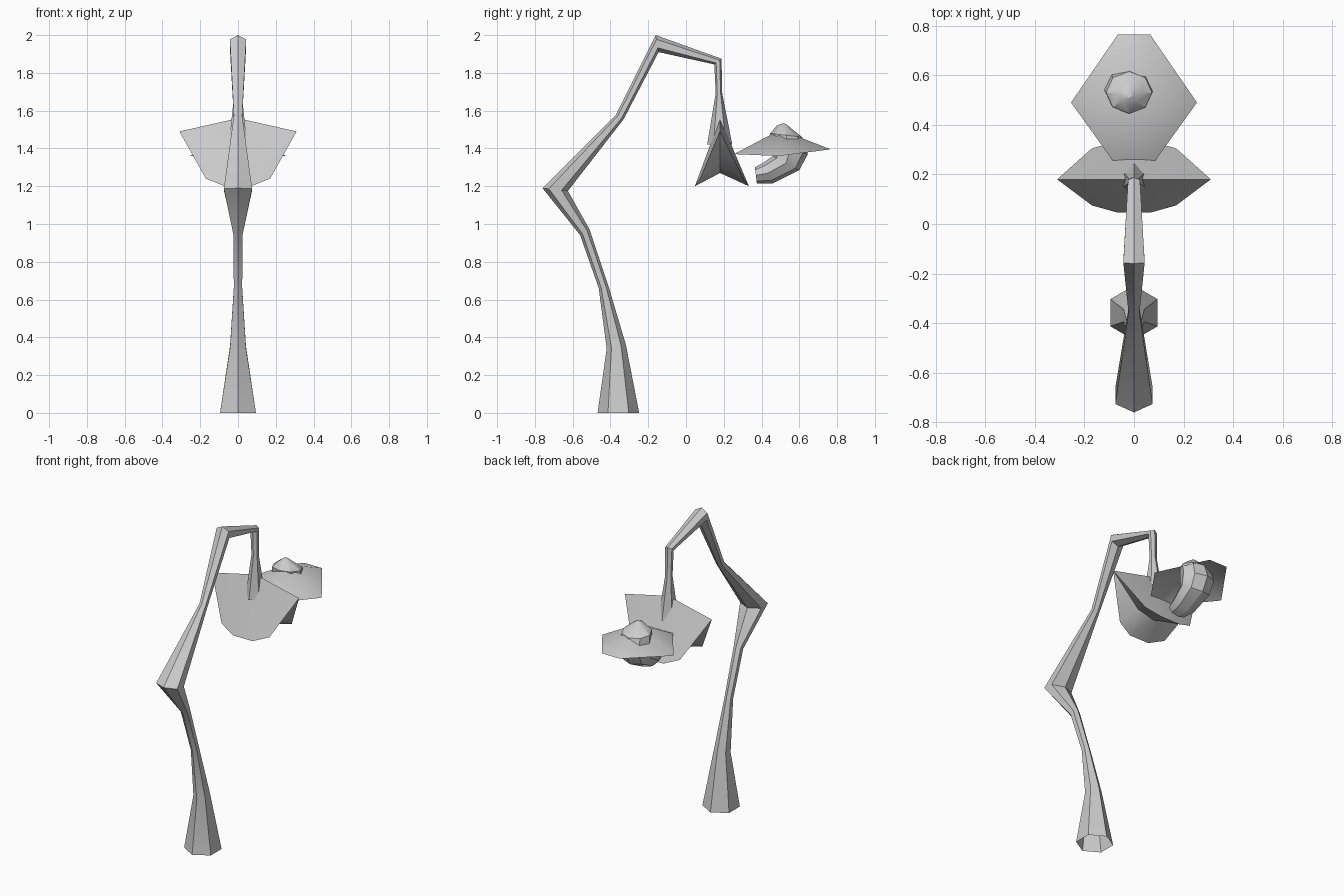
import bpy, math

if "Cube" in bpy.data.objects:
    bpy.data.objects.remove(bpy.data.objects["Cube"])


def make(name, verts, faces, angle=30):
    me = bpy.data.meshes.new(name)
    me.from_pydata(verts, [], faces)
    ob = bpy.data.objects.new(name, me)
    bpy.context.collection.objects.link(ob)
    bpy.ops.object.select_all(action='DESELECT')
    ob.select_set(True)
    bpy.context.view_layer.objects.active = ob
    bpy.ops.object.mode_set(mode='EDIT')
    bpy.ops.mesh.select_all(action='SELECT')
    bpy.ops.mesh.normals_make_consistent(inside=False)
    bpy.ops.object.mode_set(mode='OBJECT')
    bpy.ops.object.shade_smooth_by_angle(angle=math.radians(angle))
    return ob


def loft(name, sections, n=6, cx=0, caps=False):
    """Tube through rings, each (y, z of one side, y, z of other side, half width)."""
    verts, faces = [], []
    for y0, z0, y1, z1, w in sections:
        for i in range(n):
            a = 2 * math.pi * i / n
            t = (1 + math.cos(a)) / 2
            x = w * math.sin(a) / math.sin(math.pi / 3)
            verts.append((cx + x, y1 + (y0 - y1) * t, z1 + (z0 - z1) * t))
    for r in range(len(sections) - 1):
        for i in range(n):
            j = (i + 1) % n
            faces.append((r*n + i, r*n + j, r*n + n + j, r*n + n + i))
    if caps:
        faces.append(tuple(range(n)))
        faces.append(tuple(range(len(verts) - n, len(verts))))
    return make(name, verts, faces)


# Bent six-sided stalk, open at the foot
loft("stalk", [
    (-.468, 0, -.248, 0, .095),
    (-.42, .34, -.318, .36, .042),
    (-.462, .66, -.41, .67, .022),
    (-.56, .94, -.51, .97, .025),
    (-.76, 1.19, -.625, 1.175, .075),
    (-.37, 1.58, -.33, 1.555, .022),
    (-.16, 2.0, -.145, 1.91, .043),
    (.188, 1.875, .15, 1.845, .024),
    (.192, 1.69, .157, 1.69, .02),
    (.245, 1.42, .112, 1.42, .048),
])

# Folded leaf hood: ridge along x, a wall each side, creased underside
verts = [(0, .18, 1.56), (-.31, .18, 1.49), (.31, .18, 1.49),
         (-.12, .18, 1.30), (0, .18, 1.27), (.12, .18, 1.30)]
rim = [(-.17, .105, 1.24), (-.07, .133, 1.20), (.07, .133, 1.20), (.17, .105, 1.24)]
faces = []
for s in (-1, 1):
    b = len(verts)
    verts += [(x, .18 + s * (d + .02 if s > 0 else d), z) for x, d, z in rim]
    faces += [(0, 1, b), (0, b, b+1), (0, b+1, b+2), (0, b+2, b+3), (0, b+3, 2),
              (1, 3, b), (3, b+1, b), (3, 4, b+1), (4, b+2, b+1),
              (4, 5, b+2), (5, b+3, b+2), (5, 2, b+3)]
make("leaf_hood", verts, faces)

# Six-sided shallow cone petal
make("flower_brim",
     [(0, .5, 1.5), (-.254, .49, 1.36), (-.085, .255, 1.37), (.085, .255, 1.37),
      (.254, .49, 1.36), (.065, .765, 1.395), (-.065, .765, 1.395)],
     [(0, i, i % 6 + 1) for i in range(1, 7)], 40)

# Curved bulb hanging under the petal and poking through it
loft("flower_bulb", [
    (.375, 1.215, .365, 1.30, .055),
    (.46, 1.215, .41, 1.325, .07),
    (.60, 1.285, .46, 1.36, .085),
    (.645, 1.37, .455, 1.41, .09),
    (.615, 1.46, .445, 1.48, .08),
    (.57, 1.495, .48, 1.52, .04),
    (.53, 1.53, .51, 1.533, .01),
], 8, -.02, True)
